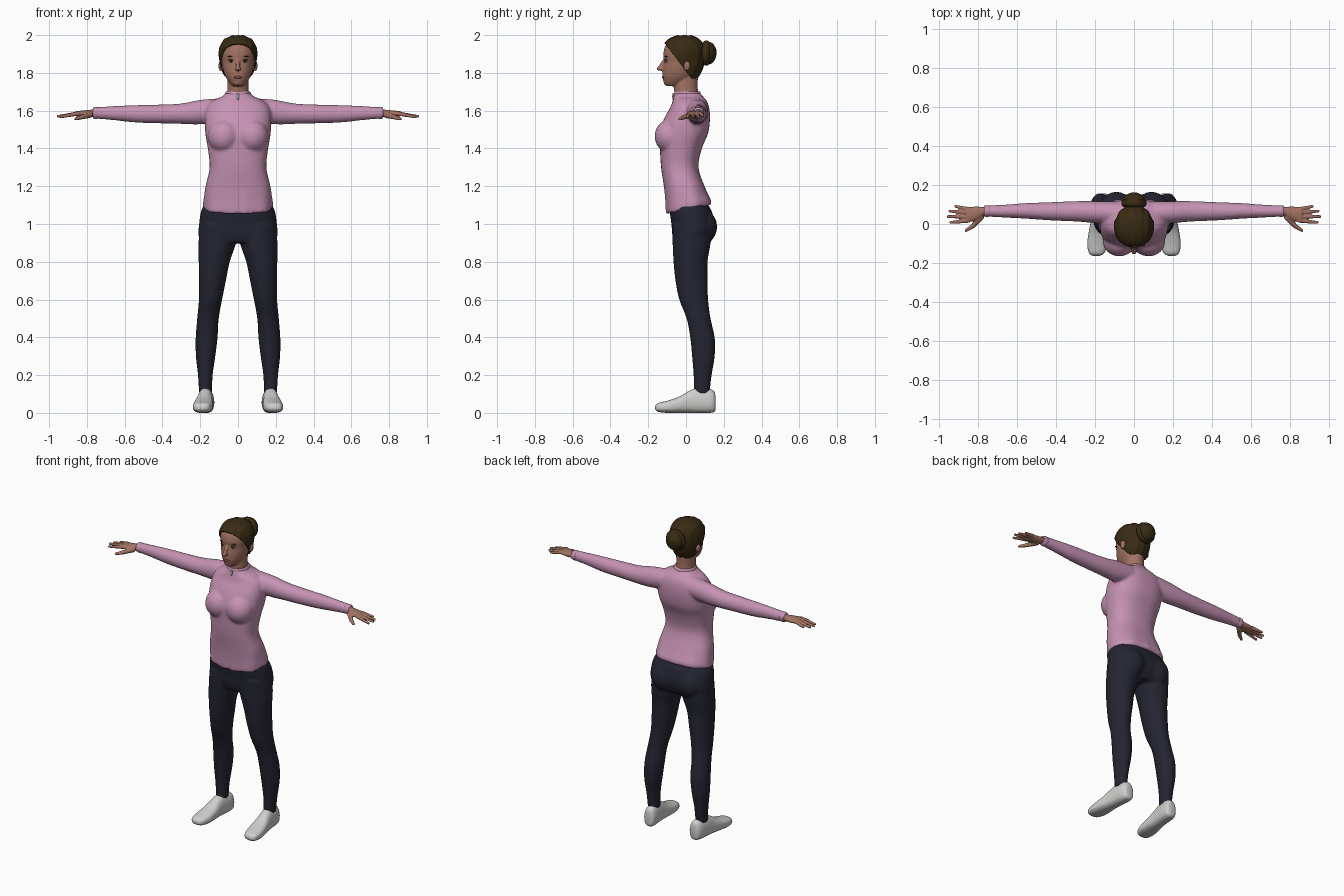
import bpy, bmesh
from math import sin, cos, pi, copysign, atan2
from mathutils import Vector, Matrix

if "Cube" in bpy.data.objects:
    bpy.data.objects.remove(bpy.data.objects["Cube"])


def material(name, r, g, b):
    m = bpy.data.materials.new(name)
    m.use_nodes = True
    m.diffuse_color = (r, g, b, 1)
    node = m.node_tree.nodes["Principled BSDF"]
    node.inputs["Base Color"].default_value = (r, g, b, 1)
    node.inputs["Roughness"].default_value = 0.8
    return m


PINK = material("pink knit", .56, .29, .45)
NAVY = material("dark navy", .018, .018, .032)
SKIN = material("skin", .36, .17, .12)
HAIR = material("dark brown hair", .04, .024, .007)
SHOE = material("light grey", .62, .62, .61)
SOLE = material("sole grey", .5, .5, .49)
WHITE = material("eye white", .6, .58, .55)
BLACK = material("near black", .012, .01, .01)
LIPS = material("lip red", .28, .09, .075)


def smooth_rows(rows, steps):
    """Catmull-Rom interpolation between cross-section rows."""
    out = []
    for i in range(len(rows) - 1):
        quad = [rows[max(i - 1, 0)], rows[i], rows[i + 1], rows[min(i + 2, len(rows) - 1)]]
        for s in range(steps):
            t = s / steps
            out.append([b + t / 2 * (c - a + t * (2 * a - 5 * b + 4 * c - d + t * (3 * (b - c) + d - a)))
                        for a, b, c, d in zip(*quad)])
    return out + [rows[-1]]


def loft(bm, rows, axis="Z", side=1, power=2.0, n=40, steps=4):
    """Closed body through rows of (position, low a, high a, low b, high b)."""
    rings = []
    for t, a0, a1, b0, b1 in smooth_rows(rows, steps):
        ring = []
        for k in range(n):
            c, s = cos(2 * pi * k / n), sin(2 * pi * k / n)
            a = (a0 + a1) / 2 + (a1 - a0) / 2 * copysign(abs(c) ** (2 / power), c)
            b = (b0 + b1) / 2 + (b1 - b0) / 2 * copysign(abs(s) ** (2 / power), s)
            x, y, z = {"X": (t, a, b), "Y": (a, t, b), "Z": (a, b, t)}[axis]
            ring.append(bm.verts.new((side * x, y, z)))
        rings.append(ring)
    faces = [bm.faces.new(rings[0]), bm.faces.new(rings[-1])]
    for p, q in zip(rings, rings[1:]):
        faces += [bm.faces.new((p[k], p[(k + 1) % n], q[(k + 1) % n], q[k])) for k in range(n)]
    bmesh.ops.recalc_face_normals(bm, faces=faces)


def ball(bm, centre, radii, side=1):
    c = Vector((side * centre[0], centre[1], centre[2]))
    bmesh.ops.create_uvsphere(bm, u_segments=24, v_segments=16, radius=1,
                              matrix=Matrix.Translation(c) @ Matrix.Diagonal((*radii, 1)))


def finger(bm, start, end, r0, r1, side=1):
    p, q = (Vector((side * v[0], v[1], v[2])) for v in (start, end))
    turn = (q - p).to_track_quat("Z", "Y").to_matrix().to_4x4()
    bmesh.ops.create_cone(bm, cap_ends=True, segments=16, radius1=r0, radius2=r1,
                          depth=(q - p).length, matrix=Matrix.Translation((p + q) / 2) @ turn)
    for c, r in ((p, r0), (q, r1)):
        ball(bm, c, (r, r, r))


def finish(name, bm, mat, voxel=0, relax=4):
    """Make the object; a voxel size fuses its overlapping parts into one skin."""
    me = bpy.data.meshes.new(name)
    bm.to_mesh(me)
    bm.free()
    me.materials.append(mat)
    for p in me.polygons:
        p.use_smooth = True
    ob = bpy.data.objects.new(name, me)
    bpy.context.collection.objects.link(ob)
    if voxel:
        m = ob.modifiers.new("fuse", "REMESH")
        m.mode, m.voxel_size, m.use_smooth_shade = "VOXEL", voxel, True
        m = ob.modifiers.new("relax", "SMOOTH")
        m.factor, m.iterations = 0.5, relax
    return ob


def even(rows):
    """Rows (z, half width, front, back) symmetric about the middle."""
    return [(z, -w, w, f, b) for z, w, f, b in rows]


# Sweater: torso, bust and sleeves
bm = bmesh.new()
loft(bm, even([(1.075, .182, -.104, .13), (1.1, .184, -.108, .132), (1.14, .18, -.11, .118),
               (1.2, .172, -.117, .097), (1.3, .15, -.132, .066), (1.4, .16, -.138, .084),
               (1.48, .173, -.14, .117), (1.56, .176, -.115, .127), (1.62, .165, -.082, .122),
               (1.655, .13, -.07, .108), (1.675, .085, -.065, .09), (1.695, .064, -.06, .075)]), power=2.4)
for v in bm.verts:                      # tilted, gathered hem
    low = max(0, min(1, (1.22 - v.co.z) / .14))
    ripple = 1 + .018 * low * sin(9 * atan2(v.co.y, v.co.x))
    v.co.x *= ripple
    v.co.y *= ripple
    v.co.z += .2 * low * v.co.y
for side in (1, -1):
    ball(bm, (.075, -.088, 1.465), (.085, .078, .088), side)
    loft(bm, [(.1, .0, .115, 1.54, 1.665), (.2, .005, .117, 1.528, 1.657), (.3, .013, .117, 1.53, 1.638),
              (.42, .018, .112, 1.533, 1.632), (.55, .027, .107, 1.538, 1.629),
              (.66, .033, .099, 1.55, 1.624), (.76, .038, .094, 1.558, 1.618)], "X", side)
finish("sweater", bm, PINK, .008, 5)

# Collar rim and cuff rims
bm = bmesh.new()
loft(bm, even([(1.675, .066, -.062, .076), (1.69, .068, -.064, .078), (1.702, .064, -.06, .074)]))
for side in (1, -1):
    loft(bm, [(.74, .038, .094, 1.558, 1.618), (.755, .036, .096, 1.556, 1.62),
              (.768, .039, .093, 1.56, 1.616)], "X", side)
finish("collar_and_cuffs", bm, PINK)

# Zip pull at the throat
bm = bmesh.new()
ball(bm, (0, -.068, 1.675), (.006, .005, .02))
finish("zip_pull", bm, SHOE)

# Trousers: pelvis, seat and legs
bm = bmesh.new()
loft(bm, even([(.9, .195, -.058, .115), (.94, .209, -.072, .14), (1., .206, -.077, .152),
               (1.07, .195, -.086, .135), (1.12, .168, -.08, .105)]), power=2.4)
for side in (1, -1):
    ball(bm, (.09, .07, .985), (.09, .095, .1), side)
    loft(bm, [(1., .02, .2, -.07, .13), (.9, .012, .209, -.071, .13), (.8, .044, .208, -.066, .114),
              (.7, .064, .206, -.056, .115), (.6, .084, .207, -.036, .117), (.5, .102, .216, .003, .13),
              (.4, .108, .224, .022, .152), (.3, .12, .223, .032, .152), (.2, .134, .212, .04, .136),
              (.1, .138, .206, .042, .124)], "Z", side)
finish("trousers", bm, NAVY, .008)

# Head and neck, with nose, chin and ears
head_rows = even([(1.73, .025, -.1, -.05), (1.745, .042, -.116, 0), (1.78, .066, -.124, .05),
                  (1.82, .08, -.122, .075), (1.86, .086, -.117, .085), (1.9, .09, -.12, .088),
                  (1.94, .085, -.11, .083), (1.97, .064, -.083, .06), (1.988, .025, -.04, .025)])
bm = bmesh.new()
loft(bm, head_rows)
loft(bm, even([(1.65, .06, -.05, .07), (1.72, .056, -.064, .062), (1.8, .056, -.055, .064)]))
ball(bm, (0, -.096, 1.75), (.03, .022, .019))
ball(bm, (0, -.136, 1.822), (.015, .021, .011))
finger(bm, (0, -.11, 1.87), (0, -.14, 1.828), .01, .01)
for side in (1, -1):
    ball(bm, (.09, .005, 1.837), (.014, .018, .028), side)
finish("head", bm, SKIN, .0045, 3)

# Face details
for side, label in ((1, "left"), (-1, "right")):
    for part, centre, radii, mat in (
            ("eye", (.035, -.099, 1.862), (.016, .012, .007), WHITE),
            ("iris", (.035, -.106, 1.862), (.008, .007, .007), BLACK),
            ("lash", (.035, -.102, 1.869), (.018, .012, .003), BLACK),
            ("brow", (.037, -.105, 1.886), (.021, .009, .0035), HAIR)):
        bm = bmesh.new()
        ball(bm, centre, radii, side)
        finish(f"{label}_{part}", bm, mat)
bm = bmesh.new()
ball(bm, (0, -.119, 1.777), (.024, .009, .007))
finish("lips", bm, LIPS)

# Swept-back hair: combed shell over the skull, cut at the hairline and nape
bm = bmesh.new()
loft(bm, head_rows, n=96)
bm.normal_update()
for v, normal in [(v, v.normal.copy()) for v in bm.verts]:
    v.co += normal * (.0115 + .0018 * cos(v.co.x * 200))
for point, normal in (((0, -.1, 1.94), (0, 1.3, 1)), ((0, 0, 1.765), (0, 0, 1))):
    bmesh.ops.bisect_plane(bm, geom=bm.verts[:] + bm.edges[:] + bm.faces[:], plane_co=point,
                           plane_no=normal, clear_inner=True)
hair = finish("hair", bm, HAIR)
shell = hair.modifiers.new("thickness", "SOLIDIFY")
shell.thickness, shell.offset = .014, -1

# Coiled bun
bm = bmesh.new()
ball(bm, (0, .118, 1.905), (.056, .043, .06))
ball(bm, (0, .148, 1.908), (.03, .014, .032))
loft(bm, [(.08, -.04, .04, 1.865, 1.945), (.095, -.062, .062, 1.842, 1.968),
          (.115, -.064, .064, 1.84, 1.97), (.128, -.05, .05, 1.855, 1.957)], "Y")
finish("bun", bm, HAIR)

# Hands and shoes
tips = ((.913, .09, 1.572, .076), (.943, .066, 1.57, .058), (.952, .038, 1.57, .037), (.938, .008, 1.567, .017))
for side, label in ((1, "left"), (-1, "right")):
    bm = bmesh.new()
    loft(bm, [(.73, .046, .088, 1.566, 1.61), (.77, .042, .088, 1.566, 1.606), (.81, .018, .089, 1.564, 1.602),
              (.86, .007, .087, 1.57, 1.597)], "X", side)
    for x, y, z, root in tips:
        finger(bm, (.85, root, 1.584), (x, y, z), .0115, .0075, side)
    finger(bm, (.785, .035, 1.578), (.825, -.01, 1.566), .017, .012, side)
    finger(bm, (.825, -.01, 1.566), (.86, -.033, 1.556), .012, .008, side)
    finish(f"{label}_hand", bm, SKIN, .004, 2)

    bm = bmesh.new()
    loft(bm, [(y, -w, w, low, top) for y, w, low, top in (
        (-.163, .018, .018, .036), (-.148, .04, .006, .052), (-.1, .052, 0, .064), (-.04, .05, 0, .084),
        (.02, .044, 0, .118), (.06, .043, 0, .132), (.12, .042, 0, .128), (.148, .034, .004, .115),
        (.156, .02, .016, .09))], "Y", power=2.6)
    for v in bm.verts:                  # narrow ankle, toes turned out
        v.co.x *= 1 - max(0, v.co.z - .06) * 3
        v.co.x = side * (v.co.x + .178 - .09 * v.co.y)
    bmesh.ops.recalc_face_normals(bm, faces=bm.faces[:])
    shoe = finish(f"{label}_shoe", bm, SHOE)
    shoe.data.materials.append(SOLE)
    for p in shoe.data.polygons:
        p.material_index = int(p.center.z < .018)
